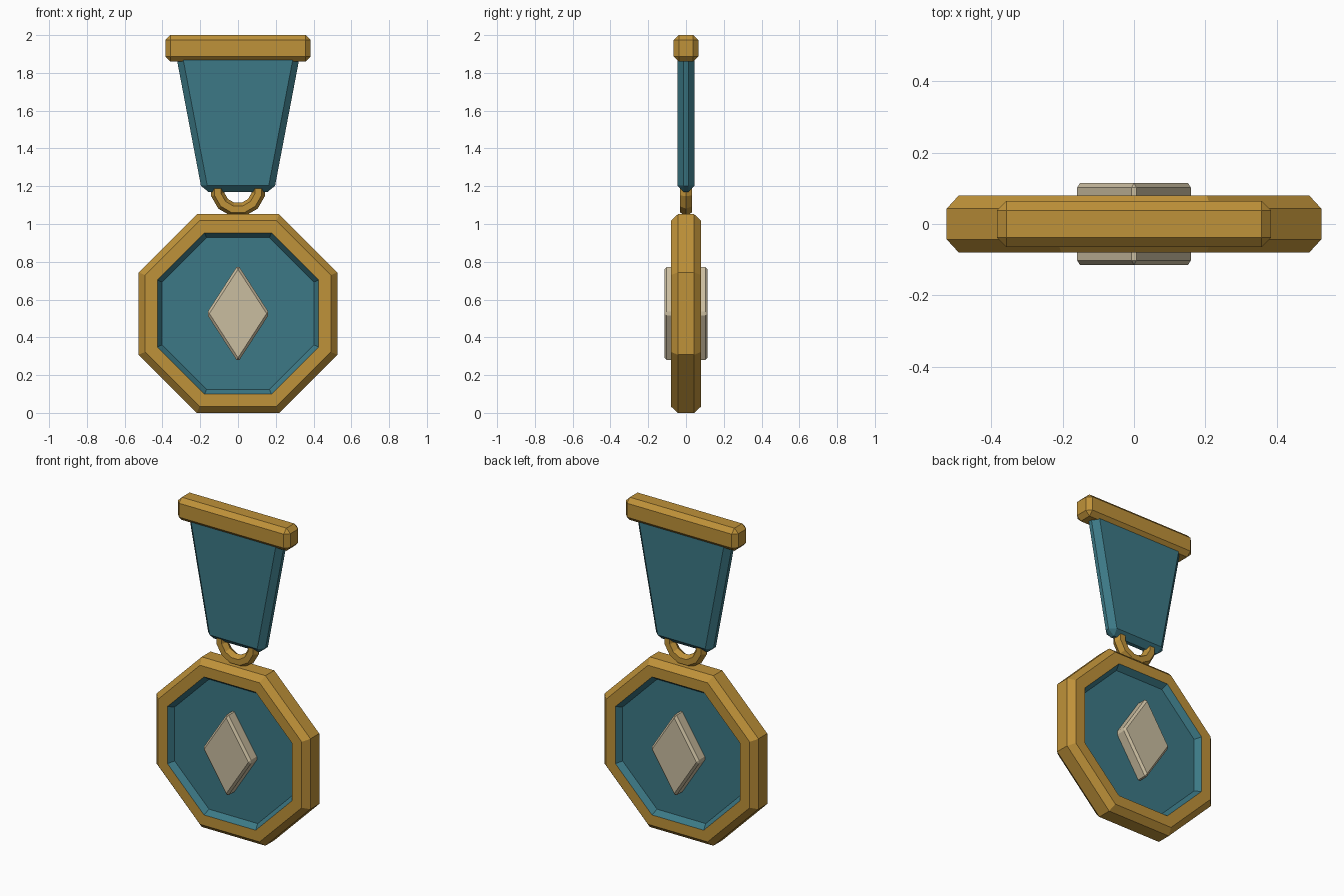
import bpy, bmesh, math
from mathutils import Matrix

if "Cube" in bpy.data.objects:
    bpy.data.objects.remove(bpy.data.objects["Cube"])


def material(name, rgb):
    m = bpy.data.materials.new(name)
    m.diffuse_color = (*rgb, 1)
    m.use_nodes = True
    m.node_tree.nodes["Principled BSDF"].inputs["Base Color"].default_value = m.diffuse_color
    return m


gold = material("gold", (0.521, 0.287, 0.041))
teal = material("teal", (0.045, 0.191, 0.238))
ivory = material("ivory", (0.591, 0.509, 0.352))


def add_object(name, bm, *mats):
    bmesh.ops.recalc_face_normals(bm, faces=bm.faces)
    mesh = bpy.data.meshes.new(name)
    bm.to_mesh(mesh)
    bm.free()
    for m in mats:
        mesh.materials.append(m)
    ob = bpy.data.objects.new(name, mesh)
    bpy.context.collection.objects.link(ob)
    return ob


def stack(bm, loops):
    """Skin a list of closed point loops and cap both ends."""
    rows = [[bm.verts.new(p) for p in loop] for loop in loops]
    n = len(rows[0])
    for a, b in zip(rows, rows[1:]):
        for i in range(n):
            j = (i + 1) % n
            bm.faces.new((a[i], a[j], b[j], b[i]))
    bm.faces.new(rows[0])
    bm.faces.new(rows[-1])


def plate(name, outline, depth, chamfer, mat):
    """Front outline (x, z) extruded through y, all edges chamfered."""
    bm = bmesh.new()
    stack(bm, [[(x, y, z) for x, z in outline] for y in (-depth, depth)])
    ob = add_object(name, bm, mat)
    mod = ob.modifiers.new("chamfer", 'BEVEL')
    mod.width = chamfer
    mod.segments = 1
    mod.limit_method = 'ANGLE'
    mod.angle_limit = math.radians(30)
    return ob


CZ = 0.526  # centre height of the medal

# Octagonal medal: gold rim with a recessed teal field on both sides
half = [(0.402, 0.045), (0.427, 0.08), (0.492, 0.08), (0.526, 0.043)]
profile = [(a, -y) for a, y in half] + half[::-1]
loops = []
for apothem, y in profile:
    r = apothem / math.cos(math.pi / 8)
    loops.append([(r * math.cos((k + 0.5) * math.pi / 4), y,
                   CZ + r * math.sin((k + 0.5) * math.pi / 4)) for k in range(8)])
bm = bmesh.new()
stack(bm, loops)
for f in bm.faces:
    f.material_index = int(any(
        math.hypot(v.co.x, v.co.z - CZ) * math.cos(math.pi / 8) < 0.41 for v in f.verts))
add_object("medal", bm, gold, teal)

# Diamond emblem, standing out on both faces
plate("diamond", [(-0.167, CZ), (0, CZ - 0.258), (0.167, CZ), (0, CZ + 0.258)],
      0.115, 0.013, ivory)

# Tapered ribbon, its top hidden in the bar
plate("ribbon", [(-0.19, 1.17), (0.19, 1.17), (0.335, 1.93), (-0.335, 1.93)],
      0.045, 0.033, teal)

# Top bar
plate("top_bar", [(-0.385, 1.86), (0.385, 1.86), (0.385, 2.0), (-0.385, 2.0)],
      0.065, 0.027, gold)

# Hanging ring between ribbon and medal
bpy.ops.mesh.primitive_torus_add(major_radius=0.111, minor_radius=0.036,
                                 major_segments=12, minor_segments=6)
ring = bpy.context.object
ring.name = "hanging_ring"
ring.data.transform(Matrix.Translation((0, 0, 1.185))
                    @ Matrix.Rotation(math.pi / 2, 4, 'X')
                    @ Matrix.Rotation(math.pi / 12, 4, 'Z'))
ring.data.materials.append(gold)
